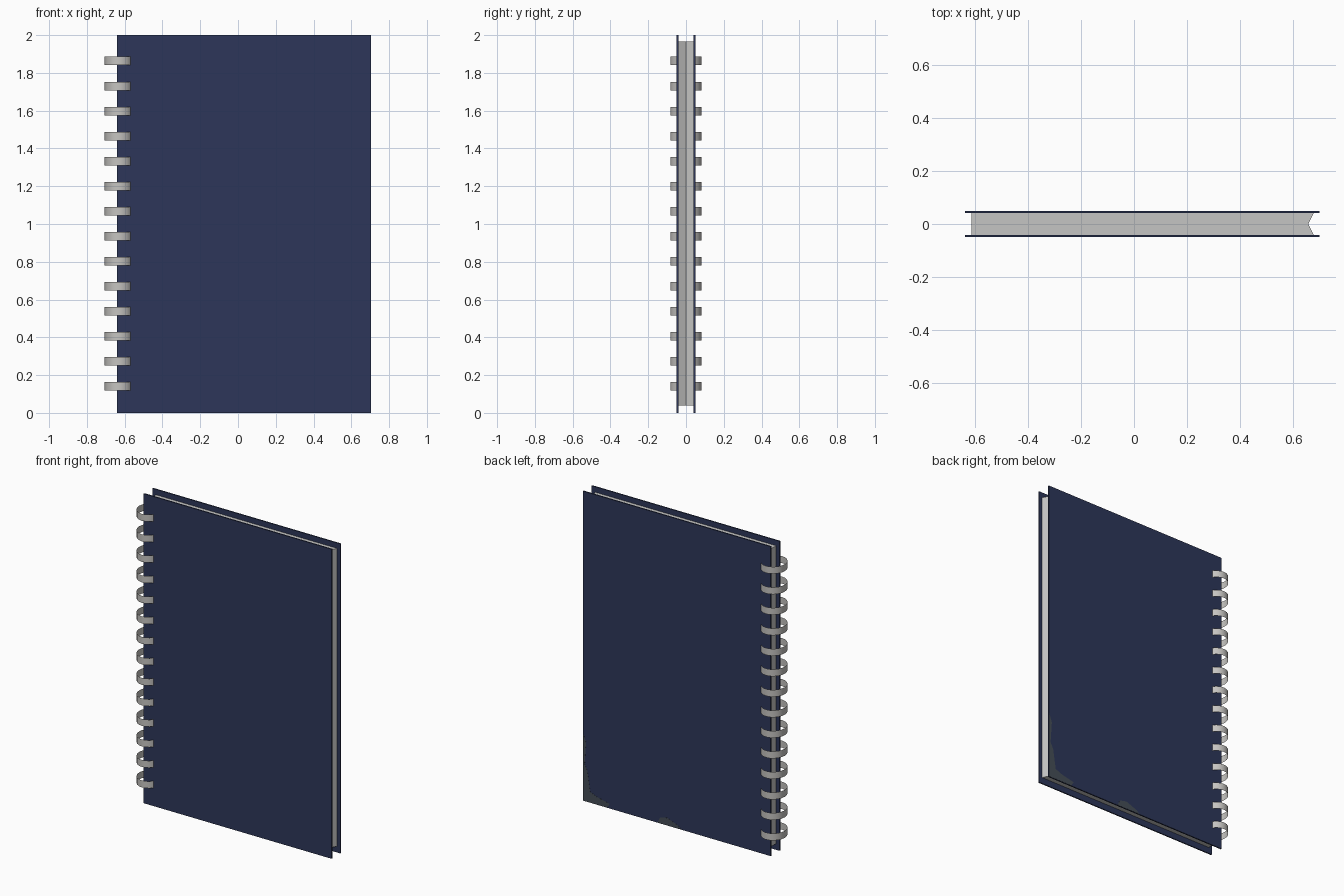
import bpy, bmesh, math

if "Cube" in bpy.data.objects:
    bpy.data.objects.remove(bpy.data.objects["Cube"])


def material(name, rgb):
    m = bpy.data.materials.new(name)
    m.diffuse_color = (*rgb, 1)
    m.use_nodes = True
    m.node_tree.nodes["Principled BSDF"].inputs["Base Color"].default_value = m.diffuse_color
    return m


NAVY = material("navy cover", (0.026, 0.037, 0.100))
WORN = material("worn slate", (0.060, 0.075, 0.095))
PAPER = material("paper grey", (0.56, 0.56, 0.55))
METAL = material("ring grey", (0.56, 0.55, 0.53))


def finish(name, bm, mat, recalc=True):
    if recalc:
        bmesh.ops.recalc_face_normals(bm, faces=bm.faces[:])
    me = bpy.data.meshes.new(name)
    bm.to_mesh(me)
    bm.free()
    me.materials.append(mat)
    ob = bpy.data.objects.new(name, me)
    bpy.context.collection.objects.link(ob)
    return ob


def prism(name, points, axis, lo, hi, mat):
    """Extrude a 2D outline along z (points are x, y) or y (points are x, z)."""
    bm = bmesh.new()
    place = (lambda a, b, t: (a, b, t)) if axis == "z" else (lambda a, b, t: (a, t, b))
    face = bm.faces.new([bm.verts.new(place(a, b, lo)) for a, b in points])
    ext = bmesh.ops.extrude_face_region(bm, geom=[face])
    for v in ext["geom"]:
        if isinstance(v, bmesh.types.BMVert):
            if axis == "z":
                v.co.z = hi
            else:
                v.co.y = hi
    return finish(name, bm, mat)


# Covers
outline = [(-0.64, 0), (0.703, 0), (0.703, 2), (-0.64, 2)]
prism("front_cover", outline, "y", -0.049, -0.041, NAVY)
prism("back_cover", outline, "y", 0.041, 0.049, NAVY)

# Page block with a hollow fore edge
prism("page_block",
      [(-0.615, -0.041), (0.68, -0.041), (0.66, 0), (0.68, 0.041), (-0.615, 0.041)],
      "z", 0.04, 1.965, PAPER)

# Worn patches along the lower edge of the back cover
patches = [
    [(0.702, 0.001), (0.53, 0.001), (0.51, 0.03), (0.60, 0.05), (0.65, 0.07),
     (0.67, 0.20), (0.69, 0.24), (0.68, 0.38), (0.702, 0.44)],
    [(0.17, 0.001), (0.0, 0.001), (0.02, 0.02), (0.10, 0.05), (0.15, 0.04)],
]
for i, pts in enumerate(patches):
    prism(f"worn_patch_{i + 1}", pts, "y", 0.0488, 0.0496, WORN)

# Flat ribbon binding rings
SIDES, COUNT, HEIGHT = 20, 14, 0.045
bm = bmesh.new()
for k in range(COUNT):
    z = 0.14 + k * (1.863 - 0.14) / (COUNT - 1)
    pairs = []
    for s in range(SIDES):
        a = 2 * math.pi * s / SIDES
        x, y = -0.63 + 0.076 * math.cos(a), 0.083 * math.sin(a)
        pairs.append([bm.verts.new((x, y, z + d)) for d in (-HEIGHT / 2, HEIGHT / 2)])
    for s in range(SIDES):
        p, q = pairs[s], pairs[(s + 1) % SIDES]
        bm.faces.new((p[0], q[0], q[1], p[1])).smooth = True
finish("binding_rings", bm, METAL, recalc=False)
